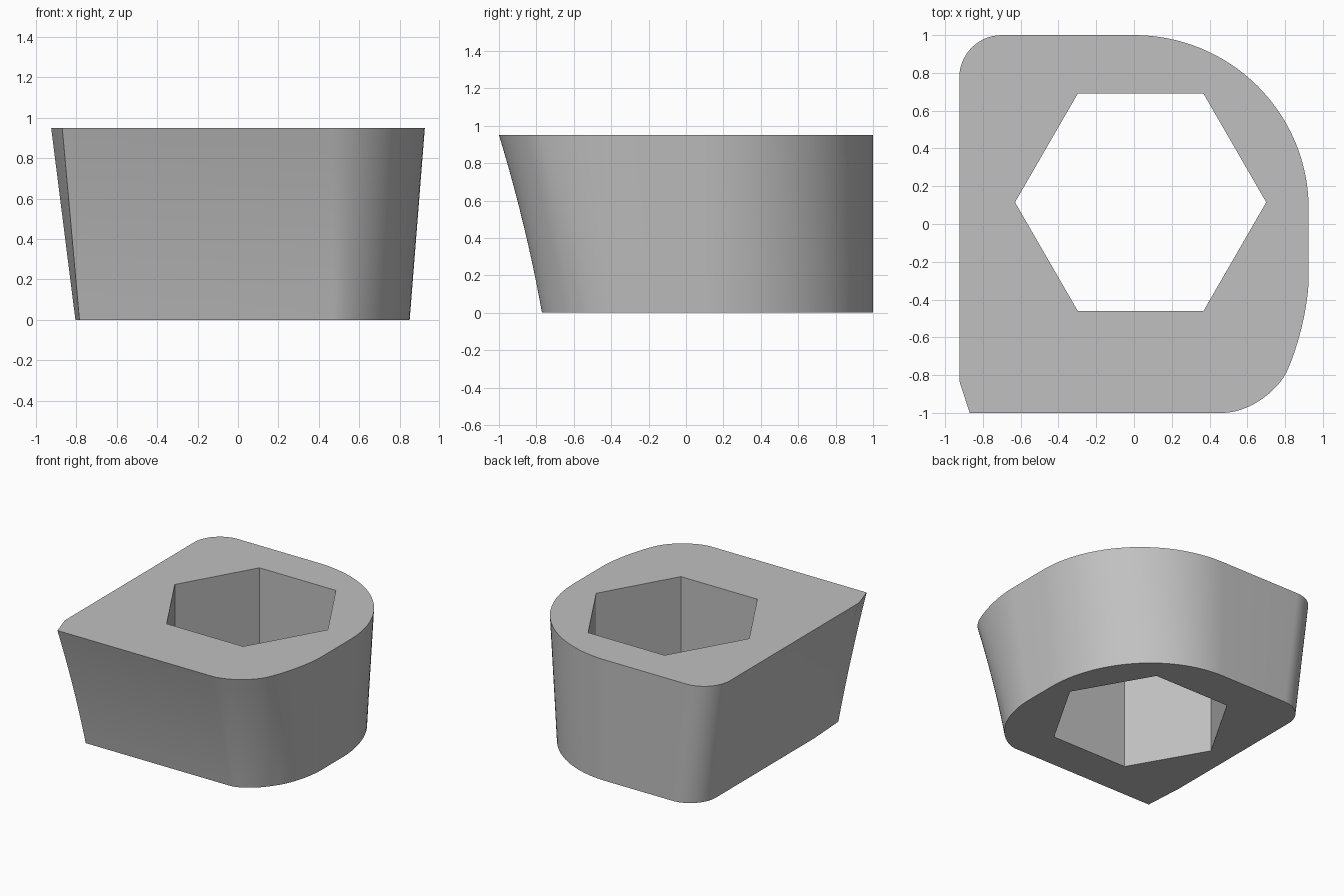
import bpy, bmesh, math
from mathutils import Vector

cube = bpy.data.objects.get("Cube")
if cube:
    bpy.data.objects.remove(cube, do_unlink=True)

HEIGHT = 0.95
LAYERS = 10


def material(name, rgb):
    mat = bpy.data.materials.new(name)
    mat.use_nodes = True
    mat.diffuse_color = (*rgb, 1)
    mat.node_tree.nodes["Principled BSDF"].inputs["Base Color"].default_value = (*rgb, 1)
    return mat


def arc(start, corner, end, steps):
    """Quarter ellipse tangent to both legs of a corner."""
    a, c, b = Vector(start), Vector(corner), Vector(end)
    for i in range(steps + 1):
        ang = math.pi / 2 * i / steps
        yield c + (a - c) * (1 - math.sin(ang)) + (b - c) * (1 - math.cos(ang))


def outline(left, right, front, chamfer_x, chamfer_y, bend, nose):
    """Counter-clockwise outline, starting at the chamfered front corner."""
    pts = [Vector((left, chamfer_y)), Vector((chamfer_x, front))]
    shoulder = (right - 0.12, front + nose)
    pts += arc((0.47, front), (0.69 - (0.925 - right), front), shoulder, 14)
    pts += list(arc(shoulder, (right, bend - 0.26), (right, bend), 12))[1:]
    pts += arc((right, 0.08), (right, 1), (0, 1), 32)
    pts += arc((left + 0.225, 1), (left, 1), (left, 0.775), 14)
    return pts


# Body: drafted sides, vertical back and a curved, undercut front
bottom = outline(-0.805, 0.85, -0.77, -0.785, -0.45, -0.18, 0.19)
top = outline(-0.925, 0.925, -1, -0.87, -0.83, -0.28, 0.21)
bm = bmesh.new()
rings = []
for i in range(LAYERS + 1):
    t = i / LAYERS
    ty = 0.74 * t + 0.26 * t * t
    rings.append([bm.verts.new((b.x + (a.x - b.x) * t, b.y + (a.y - b.y) * ty, HEIGHT * t))
                  for b, a in zip(bottom, top)])

# Hexagonal through hole
hexes = []
for z in (0, HEIGHT):
    hexes.append([bm.verts.new((0.035 + 0.665 * math.cos(k * math.pi / 3),
                                0.115 + 0.665 * math.sin(k * math.pi / 3), z))
                  for k in range(6)])


def skin(lower, upper):
    n = len(lower)
    for k in range(n):
        j = (k + 1) % n
        bm.faces.new((lower[k], lower[j], upper[j], upper[k]))


for lower, upper in zip(rings, rings[1:]):
    skin(lower, upper)
skin(hexes[1], hexes[0])

# Flat caps around the hole
for outer, inner in ((rings[0], hexes[0]), (rings[-1], hexes[1])):
    edges = [bm.edges.get((loop[k - 1], loop[k]))
             for loop in (outer, inner) for k in range(len(loop))]
    bmesh.ops.triangle_fill(bm, edges=edges, use_beauty=True)
bmesh.ops.recalc_face_normals(bm, faces=bm.faces[:])

mesh = bpy.data.meshes.new("hex_hole_block")
bm.to_mesh(mesh)
bm.free()
mesh.materials.append(material("grey", (0.53, 0.53, 0.53)))
block = bpy.data.objects.new("hex_hole_block", mesh)
bpy.context.collection.objects.link(block)
bpy.context.view_layer.objects.active = block
block.select_set(True)
bpy.ops.object.shade_smooth_by_angle(angle=math.radians(25))
